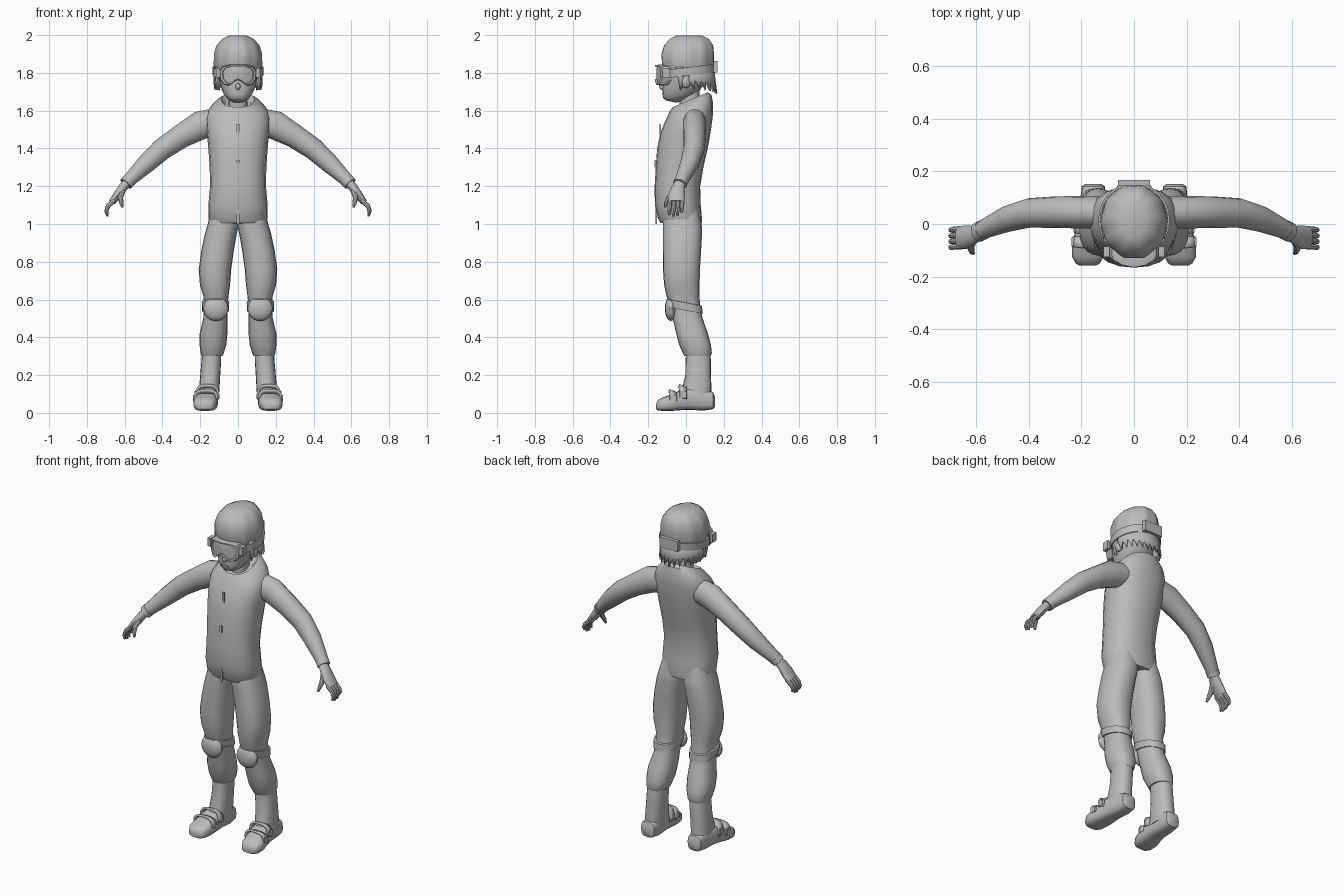
import bpy, bmesh, math
from mathutils import Vector

GREY = bpy.data.materials.new("plain_grey")
GREY.diffuse_color = (0.5, 0.5, 0.5, 1)


def finish(name, bm, mirror=False, angle=40, thick=0):
    bmesh.ops.recalc_face_normals(bm, faces=bm.faces[:])
    me = bpy.data.meshes.new(name)
    bm.to_mesh(me)
    bm.free()
    me.materials.append(GREY)
    ob = bpy.data.objects.new(name, me)
    bpy.context.collection.objects.link(ob)
    bpy.ops.object.select_all(action='DESELECT')
    ob.select_set(True)
    bpy.context.view_layer.objects.active = ob
    bpy.ops.object.shade_smooth_by_angle(angle=math.radians(angle))
    if thick:
        ob.modifiers.new("Thickness", 'SOLIDIFY').thickness = thick
    if mirror:
        ob.modifiers.new("Mirror", 'MIRROR')
    return ob


def loft(name, rings, mirror=False, caps=True, closed=True, angle=40, thick=0):
    bm = bmesh.new()
    rows = [[bm.verts.new(p) for p in r] for r in rings]
    n = len(rows[0])
    for a, b in zip(rows, rows[1:]):
        for i in range(n if closed else n - 1):
            j = (i + 1) % n
            bm.faces.new((a[i], a[j], b[j], b[i]))
    if caps:
        bm.faces.new(rows[0])
        bm.faces.new(rows[-1])
    return finish(name, bm, mirror, angle, thick)


def spow(v, e):
    return math.copysign(abs(v) ** e, v)


# Horizontal section from its x and y limits; tilt raises the rear
def ring(z, x0, x1, y0, y1, tilt=0, n=20, e=0.85, ripple=0):
    pts = []
    for i in range(n):
        a = 2 * math.pi * i / n
        k = 1 + ripple * math.cos(10 * a)
        y = (y1 - y0) / 2 * spow(math.sin(a), e) * k
        x = (x0 + x1) / 2 + (x1 - x0) / 2 * spow(math.cos(a), e) * k
        pts.append((x, (y0 + y1) / 2 + y, z + tilt * y))
    return pts


def body(name, rows, mirror=False, **kw):
    return loft(name, [ring(*r, **kw) for r in rows], mirror)


# Tube along points (x, y, z, radius across y, radius in the bend plane)
def tube(name, pts, n=12):
    rings = []
    P = [Vector(p[:3]) for p in pts]
    for i, p in enumerate(pts):
        d = (P[min(i + 1, len(P) - 1)] - P[max(i - 1, 0)]).normalized()
        u = Vector((0, 1, 0))
        u = (u - d * u.dot(d)).normalized()
        v = d.cross(u)
        rings.append([P[i] + u * p[3] * math.cos(t) + v * p[4] * math.sin(t)
                      for t in (2 * math.pi * k / n for k in range(n))])
    return loft(name, rings, True)


def ball(name, c, s, mirror=True, seg=14):
    bm = bmesh.new()
    bmesh.ops.create_uvsphere(bm, u_segments=seg, v_segments=seg // 2 + 1, radius=1)
    for v in bm.verts:
        v.co = Vector([c[k] + v.co[k] * s[k] for k in range(3)])
    return finish(name, bm, mirror)


def box(name, c, s, mirror=False):
    bm = bmesh.new()
    bmesh.ops.create_cube(bm, size=1)
    for v in bm.verts:
        v.co = Vector([c[k] + v.co[k] * s[k] for k in range(3)])
    return finish(name, bm, mirror)


# Jacket with a raised hood collar
body("jacket", [
    (1.00, -.145, .145, -.135, .082, -.05), (1.03, -.157, .157, -.150, .085, -.05),
    (1.10, -.157, .157, -.165, .078), (1.20, -.148, .148, -.166, .075),
    (1.30, -.150, .150, -.160, .092), (1.40, -.157, .157, -.153, .115),
    (1.49, -.165, .165, -.136, .132, .05), (1.56, -.170, .170, -.112, .143, .15),
    (1.605, -.155, .155, -.098, .143, .3), (1.64, -.118, .118, -.086, .135, .4),
    (1.658, -.088, .088, -.070, .115, .42), (1.63, -.070, .070, -.055, .090, .4)])
for z, y, h in ((1.50, -.137, .06), (1.32, -.161, .04), (1.04, -.157, .08)):
    box("zip_tape", (0, y, z), (.014, .009, h))

# Neck and head
body("neck", [(1.58, -.05, .05, -.03, .075), (1.72, -.048, .048, -.04, .07)])
body("head", [
    (1.648, -.030, .030, -.108, -.050, -.2), (1.662, -.056, .056, -.121, .000, -.1),
    (1.69, -.076, .076, -.125, .050), (1.73, -.093, .093, -.124, .090),
    (1.78, -.105, .105, -.123, .110), (1.84, -.110, .110, -.120, .120)])
ball("nose", (0, -.127, 1.728), (.014, .016, .018), False, 10)
box("mouth", (0, -.124, 1.688), (.045, .008, .007))
ball("ear", (.108, .0, 1.755), (.02, .026, .036))

# Hair: rippled cap and a jagged fringe hanging around the rear
body("hair_cap", [
    (1.80, -.115, .115, -.112, .138), (1.84, -.126, .126, -.128, .148),
    (1.90, -.125, .125, -.132, .150), (1.945, -.112, .112, -.118, .145),
    (1.98, -.082, .082, -.088, .122), (1.998, -.045, .045, -.050, .085)],
    n=40, e=1, ripple=.022)
N = 26
fringe = []
for row, (z, r) in enumerate(((1.83, 1), (1.77, 1.04), (1.72, 1.03))):
    line = []
    for i in range(N + 1):
        a = math.pi * i / N
        drop = 0
        if row == 2:
            drop = (-.028 if i % 2 else .022) + .02 * abs(math.cos(a))
        line.append((.125 * r * math.cos(a), .015 + .135 * r * math.sin(a)
                     + (.012 if row == 2 and i % 2 else 0), z + drop))
    fringe.append(line)
loft("hair_fringe", fringe, caps=False, closed=False, thick=.012)
loft("sideburn", [[(.118, -.055, 1.83), (.122, -.01, 1.83)],
                  [(.118, -.04, 1.76), (.122, -.01, 1.76)],
                  [(.112, -.032, 1.71), (.113, -.026, 1.71)]],
     True, False, False, thick=.012)

# Goggles: curved frame with a recessed lens and a nose notch
half = [(0, 1.842), (.045, 1.842), (.082, 1.832), (.098, 1.805),
        (.094, 1.765), (.072, 1.738), (.045, 1.735), (.022, 1.752), (0, 1.763)]
outline = half + [(-x, z) for x, z in half[-2:0:-1]]


def goggle_ring(s, dy):
    return [(x * s, -.165 + dy + 4.5 * (x * s) ** 2, 1.795 + (z - 1.795) * s)
            for x, z in outline]


loft("goggles", [goggle_ring(s, d) for s, d in
                 ((1.0, .05), (1.03, .02), (.97, 0), (.84, 0), (.81, .011),
                  (.4, .008), (.1, .008))], angle=30)
loft("goggle_strap", [ring(z, -w, w, -.130 * w / .134, .157 * w / .134, .12, 28, 1)
                      for z, w in ((1.786, .128), (1.786, .134), (1.83, .136), (1.83, .128))],
     caps=False)
box("strap_buckle", (0, .156, 1.832), (.12, .022, .062))
box("goggle_hinge", (.105, -.105, 1.80), (.022, .04, .05), True)

# Sleeves, cuffs and hands
tube("sleeve", [(.11, .045, 1.545, .06, .07), (.20, .045, 1.522, .062, .076),
                (.30, .045, 1.465, .060, .063), (.40, .042, 1.398, .056, .058),
                (.48, .020, 1.325, .050, .051), (.56, -.015, 1.248, .038, .038),
                (.582, -.026, 1.226, .034, .035)], 16)
tube("cuff", [(.576, -.023, 1.232, .039, .037), (.594, -.032, 1.212, .038, .036)])
tube("palm", [(.585, -.030, 1.222, .028, .024), (.612, -.042, 1.190, .036, .024),
              (.640, -.050, 1.150, .045, .022), (.668, -.052, 1.115, .042, .017)])
for i in range(4):
    y = -.085 + .022 * i
    drop = (.008, 0, .004, .02)[i]
    tube("finger", [(.655, y, 1.125, .0115, .013), (.688, y - .002, 1.095, .011, .012),
                    (.697, y - .004, 1.065 + drop / 2, .010, .010),
                    (.690, y - .004, 1.040 + drop, .006, .006)], 8)
tube("thumb", [(.612, -.060, 1.175, .016, .016), (.622, -.090, 1.140, .014, .014),
               (.617, -.106, 1.110, .011, .011), (.611, -.112, 1.088, .006, .006)], 8)

# Baggy trouser legs gathered at knee and ankle
body("trouser_leg", [
    (1.08, -.01, .140, -.115, .065), (1.00, -.005, .160, -.122, .083),
    (.95, .006, .175, -.122, .085), (.86, .022, .194, -.122, .080),
    (.76, .036, .208, -.122, .074), (.68, .042, .202, -.116, .072),
    (.62, .050, .184, -.104, .072), (.56, .056, .180, -.083, .074),
    (.50, .056, .184, -.070, .088), (.42, .056, .203, -.052, .116),
    (.36, .062, .204, -.036, .132), (.315, .076, .197, -.016, .137),
    (.300, .082, .192, -.008, .130)], True)
body("knee_strap", [
    (.542, .055, .183, -.075, .078, -.2), (.542, .048, .190, -.090, .088, -.2),
    (.585, .046, .192, -.102, .085, -.2), (.585, .055, .183, -.085, .075, -.2)], True)
ball("knee_pad", (.117, -.080, .552), (.068, .032, .066))

# Boot shaft
body("boot_shaft", [
    (.33, .090, .190, .000, .125), (.28, .089, .193, -.002, .132),
    (.20, .094, .200, -.004, .132), (.13, .098, .206, -.020, .135),
    (.07, .102, .206, -.030, .135)], True)


# Shoe sections (y, centre x, half width, bottom, top), running heel to toe
def shoe_ring(y, x, w, z0, z1, grow=1.0, span=2.0, n=16):
    m = n if span == 2 else n + 1
    return [(x + w * grow * spow(math.cos(a), .65), y,
             (z0 + z1) / 2 + (z1 - z0) / 2 * grow * spow(math.sin(a), .65))
            for a in (span * math.pi * i / n for i in range(m))]


loft("shoe", [shoe_ring(*r) for r in (
    (.153, .155, .030, .035, .085), (.143, .155, .044, .020, .110),
    (.09, .155, .050, .012, .130), (.02, .160, .054, .016, .135),
    (-.03, .165, .060, .014, .120), (-.08, .172, .064, .010, .096),
    (-.125, .176, .060, .010, .082), (-.150, .176, .046, .014, .066),
    (-.158, .176, .032, .020, .050))], True)
for y, x, top in ((-.015, .163, .130), (-.068, .170, .104)):
    loft("shoe_strap", [shoe_ring(y + d, x, .062, .012, top + .012 - d * .4, 1.04, 1.0)
                        for d in (.02, -.02)], True, False, False, thick=.012)
    box("strap_tab", (x + .058, y, top * .75), (.018, .034, .036), True)
